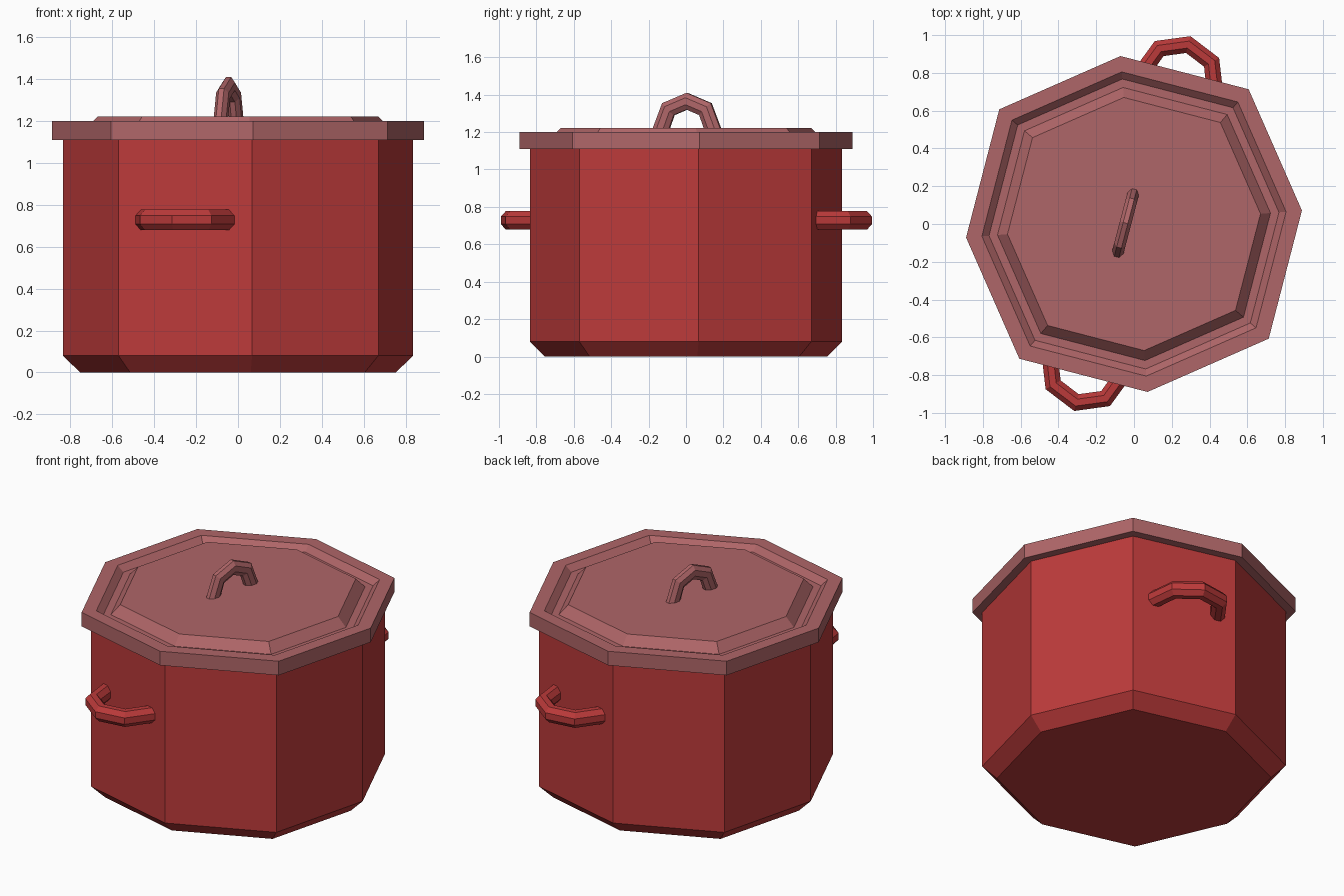
import bpy, bmesh, math
from mathutils import Vector

if "Cube" in bpy.data.objects:
    bpy.data.objects.remove(bpy.data.objects["Cube"])


def material(name, rgb):
    m = bpy.data.materials.new(name)
    m.diffuse_color = (*rgb, 1)
    m.use_nodes = True
    m.node_tree.nodes["Principled BSDF"].inputs["Base Color"].default_value = m.diffuse_color
    return m


RED = material("enamel red", (0.50, 0.042, 0.042))
DUSTY = material("dusty red", (0.43, 0.132, 0.138))
TURN = math.radians(4.6)          # small turn of the eight-sided pot
SIDES = 8


def make_object(name, bm, mat):
    bmesh.ops.recalc_face_normals(bm, faces=bm.faces)
    mesh = bpy.data.meshes.new(name)
    bm.to_mesh(mesh)
    bm.free()
    mesh.materials.append(mat)
    ob = bpy.data.objects.new(name, mesh)
    bpy.context.collection.objects.link(ob)
    return ob


def bridge(bm, rings):
    """Skin a list of vertex rings and cap both ends."""
    for a, b in zip(rings, rings[1:]):
        n = len(a)
        for i in range(n):
            j = (i + 1) % n
            bm.faces.new((a[i], a[j], b[j], b[i]))
    bm.faces.new(rings[0])
    bm.faces.new(rings[-1])


def lathe(name, profile, mat):
    """Stack of octagons whose every second corner sits further out."""
    bm = bmesh.new()
    rings = []
    for r, z in profile:
        ring = []
        for k in range(SIDES):
            a = TURN + k * math.tau / SIDES
            rr = r * (1.05 if k % 2 else 1.0)
            ring.append(bm.verts.new((rr * math.cos(a), rr * math.sin(a), z)))
        rings.append(ring)
    bridge(bm, rings)
    return make_object(name, bm, mat)


def arch(name, centre, along, out, major, radial, lateral, mat):
    """Half ring of four straight segments with an eight-sided section."""
    centre, along, out = Vector(centre), Vector(along), Vector(out)
    side = along.cross(out)
    grow = 1 / math.cos(math.pi / 8)
    bm = bmesh.new()
    rings = []
    for s in range(5):
        t = s * math.pi / 4
        d = along * math.cos(t) + out * math.sin(t)
        ring = []
        for k in range(8):
            a = math.pi / 8 + k * math.pi / 4
            p = centre + d * (major + radial * grow * math.cos(a))
            ring.append(bm.verts.new(p + side * lateral * grow * math.sin(a)))
        rings.append(ring)
    # sink the feet slightly into the supporting surface
    for ring in (rings[0], rings[-1]):
        for v in list(ring):
            v.co -= out * 0.01
    bridge(bm, rings)
    return make_object(name, bm, mat)


# Pot body with chamfered foot
lathe("pot_body", [(0.757, 0), (0.838, 0.08), (0.838, 1.14)], RED)

# Lid: overhanging rim, groove and raised centre panel
lathe("lid", [(0.80, 1.11), (0.892, 1.11), (0.892, 1.20), (0.808, 1.20),
              (0.77, 1.165), (0.725, 1.165), (0.672, 1.222)], DUSTY)

# Side handles at the middle of the front and back faces
normal = Vector((0.254, 0.967, 0))
tangent = Vector((0.967, -0.254, 0))
for name, sign, shift in (("back_handle", 1, -0.018), ("front_handle", -1, 0.0)):
    c = normal * 0.788 * sign + tangent * shift + Vector((0, 0, 0.728))
    # face midpoint
    c.xy = (Vector((0.253, 0.749, 0)) * sign + tangent * shift).xy
    arch(name, c, tangent, normal * sign, 0.203, 0.046, 0.049, RED)

# Lid handle
arch("lid_handle", (-0.045, 0.005, 1.22), normal, (0, 0, 1), 0.145, 0.045, 0.031, DUSTY)
